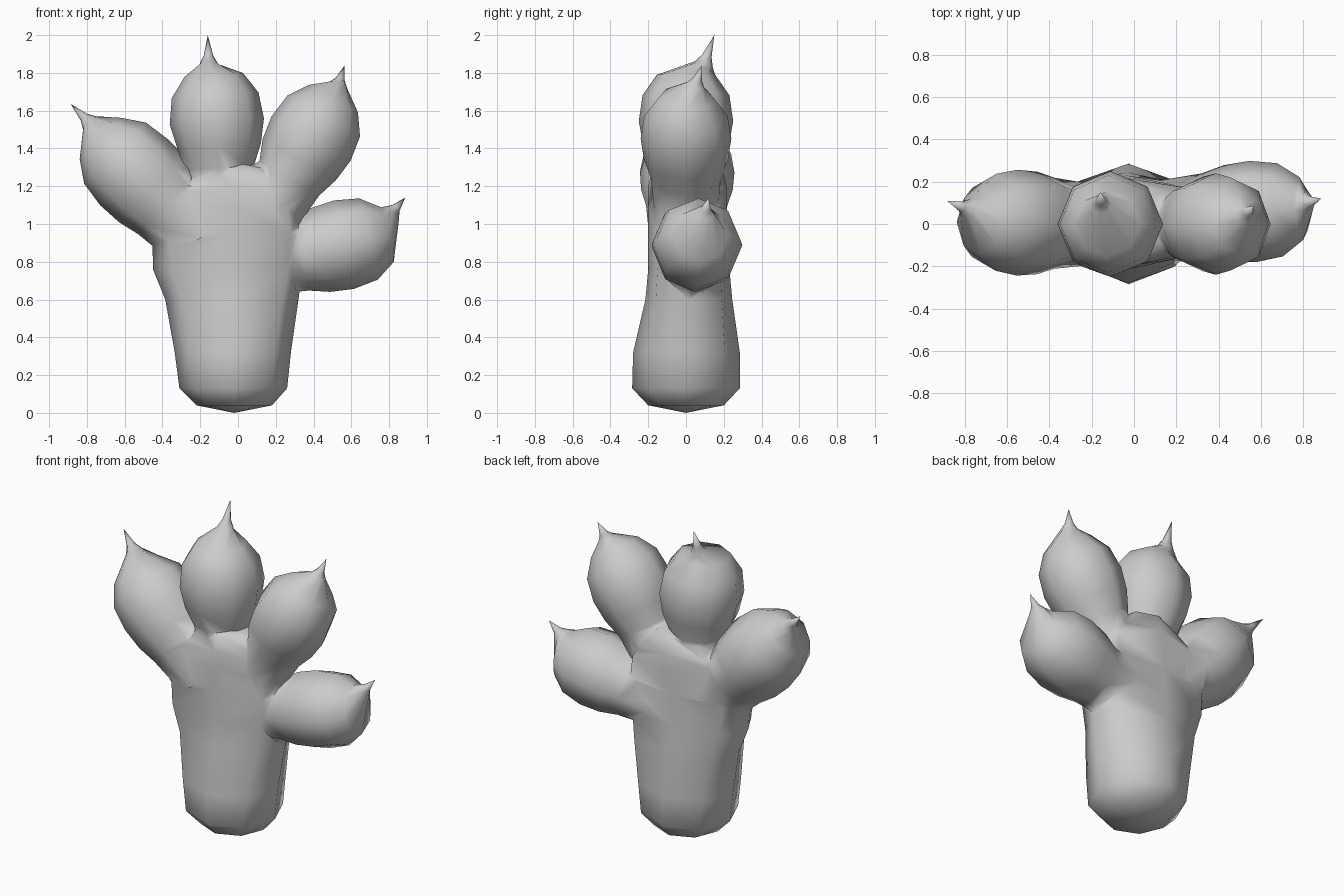
import bpy, bmesh, math
from mathutils import Vector

SIDES = 8
if "Cube" in bpy.data.objects:
    bpy.data.objects.remove(bpy.data.objects["Cube"], do_unlink=True)

grey = bpy.data.materials.new("plain grey")
grey.use_nodes = True
grey.diffuse_color = (0.6, 0.6, 0.6, 1)
for node in grey.node_tree.nodes:
    if node.type == 'BSDF_PRINCIPLED':
        node.inputs["Base Color"].default_value = grey.diffuse_color


def soften(value, power):
    return math.copysign(abs(value) ** power, value)


def loft(name, rings):
    """Skin closed rings of (centre, half-width vector, half-depth vector, power)."""
    bm = bmesh.new()
    loops = []
    for centre, u, v, power in rings:
        loop = []
        for i in range(SIDES):
            a = math.tau * i / SIDES
            loop.append(bm.verts.new(centre + u * soften(math.cos(a), power)
                                     + v * soften(math.sin(a), power)))
        loops.append(loop)
    for low, high in zip(loops, loops[1:]):
        for i in range(SIDES):
            j = (i + 1) % SIDES
            bm.faces.new((low[i], low[j], high[j], high[i]))
    bm.faces.new(loops[0][::-1])
    bm.faces.new(loops[-1])
    bmesh.ops.remove_doubles(bm, verts=bm.verts, dist=0.0005)
    bmesh.ops.recalc_face_normals(bm, faces=bm.faces)
    mesh = bpy.data.meshes.new(name)
    bm.to_mesh(mesh)
    bm.free()
    mesh.materials.append(grey)
    obj = bpy.data.objects.new(name, mesh)
    bpy.context.collection.objects.link(obj)
    return obj


def finger(name, root, end, neck, belly, claw_base, claw_tip):
    """Bulbous finger whose tip draws out into a thin claw."""
    root, end = Vector(root), Vector(end)
    base, tip = Vector(claw_base), Vector(claw_tip)
    axis = (end - root).normalized()
    u = Vector((0, 1, 0)).cross(axis).normalized()
    v = axis.cross(u)
    profile = [(0, neck * 0.9), (0.32, neck), (0.47, (neck + belly) / 2 + 0.01),
               (0.64, belly), (0.82, belly * 0.92), (0.96, belly * 0.62)]
    rings = [(root.lerp(end, t), u * r, v * r, 1) for t, r in profile]
    # claw rings face along the claw
    aim = (tip - base).normalized()
    cu = Vector((0, 1, 0)).cross(aim).normalized()
    cv = aim.cross(cu)
    for t, r in ((0, 0.05), (0.3, 0.025), (1, 0)):
        rings.append((base.lerp(tip, t), cu * r, cv * r, 1))
    return loft(name, rings)


# palm: height, left edge, right edge, front, back, section roundness
palm_rows = [
    (0, -0.02, -0.02, 0, 0, 1),
    (0.04, -0.22, 0.18, -0.2, 0.2, 1),
    (0.13, -0.31, 0.26, -0.285, 0.285, 1),
    (0.32, -0.335, 0.28, -0.28, 0.285, 0.95),
    (0.6, -0.385, 0.32, -0.215, 0.245, 0.8),
    (0.76, -0.45, 0.36, -0.2, 0.23, 0.75),
    (0.95, -0.47, 0.37, -0.2, 0.215, 0.7),
    (1.1, -0.42, 0.34, -0.2, 0.215, 0.7),
    (1.2, -0.31, 0.26, -0.2, 0.215, 0.7),
    (1.3, -0.2, 0.15, -0.175, 0.19, 0.8),
    (1.33, -0.03, -0.03, 0, 0, 1),
]
palm = loft("clawed_paw", [
    (Vector(((l + r) / 2, (f + b) / 2, z)), Vector(((r - l) / 2, 0, 0)),
     Vector((0, (b - f) / 2, 0)), p) for z, l, r, f, b, p in palm_rows])

fingers = [
    finger("outer_finger", (-0.2, 0, 0.92), (-0.75, 0.01, 1.475), 0.215, 0.25,
           (-0.785, 0.07, 1.535), (-0.885, 0.11, 1.635)),
    finger("middle_finger", (-0.08, 0, 1.05), (-0.13, 0, 1.82), 0.18, 0.25,
           (-0.155, 0.095, 1.845), (-0.16, 0.15, 2)),
    finger("inner_finger", (0.15, 0, 1.03), (0.52, 0, 1.69), 0.185, 0.24,
           (0.53, 0.05, 1.735), (0.565, 0.085, 1.84)),
    finger("thumb", (0.1, 0.03, 0.785), (0.82, 0.075, 0.95), 0.195, 0.24,
           (0.815, 0.1, 1.06), (0.885, 0.12, 1.14)),
]

# fuse the fingers into the palm
bpy.context.view_layer.objects.active = palm
for part in fingers:
    fuse = palm.modifiers.new("fuse_" + part.name, 'BOOLEAN')
    fuse.operation = 'UNION'
    fuse.solver = 'EXACT'
    fuse.object = part
    bpy.ops.object.modifier_apply(modifier=fuse.name)
    bpy.data.objects.remove(part, do_unlink=True)

# weld slivers and relax the creases where parts meet
bm = bmesh.new()
bm.from_mesh(palm.data)
bmesh.ops.remove_doubles(bm, verts=bm.verts, dist=0.015)
seam = {v for e in bm.edges if len(e.link_faces) == 2
        and e.calc_face_angle_signed(0) < -0.3 for v in e.verts
        if abs(v.co.x) < 0.55 and v.co.z < 1.5}
bmesh.ops.smooth_vert(bm, verts=list(seam), factor=0.3,
                      use_axis_x=True, use_axis_y=True, use_axis_z=True)
bmesh.ops.recalc_face_normals(bm, faces=bm.faces)
bm.to_mesh(palm.data)
bm.free()

bpy.ops.object.select_all(action='DESELECT')
palm.select_set(True)
bpy.ops.object.shade_smooth_by_angle(angle=math.radians(80))
